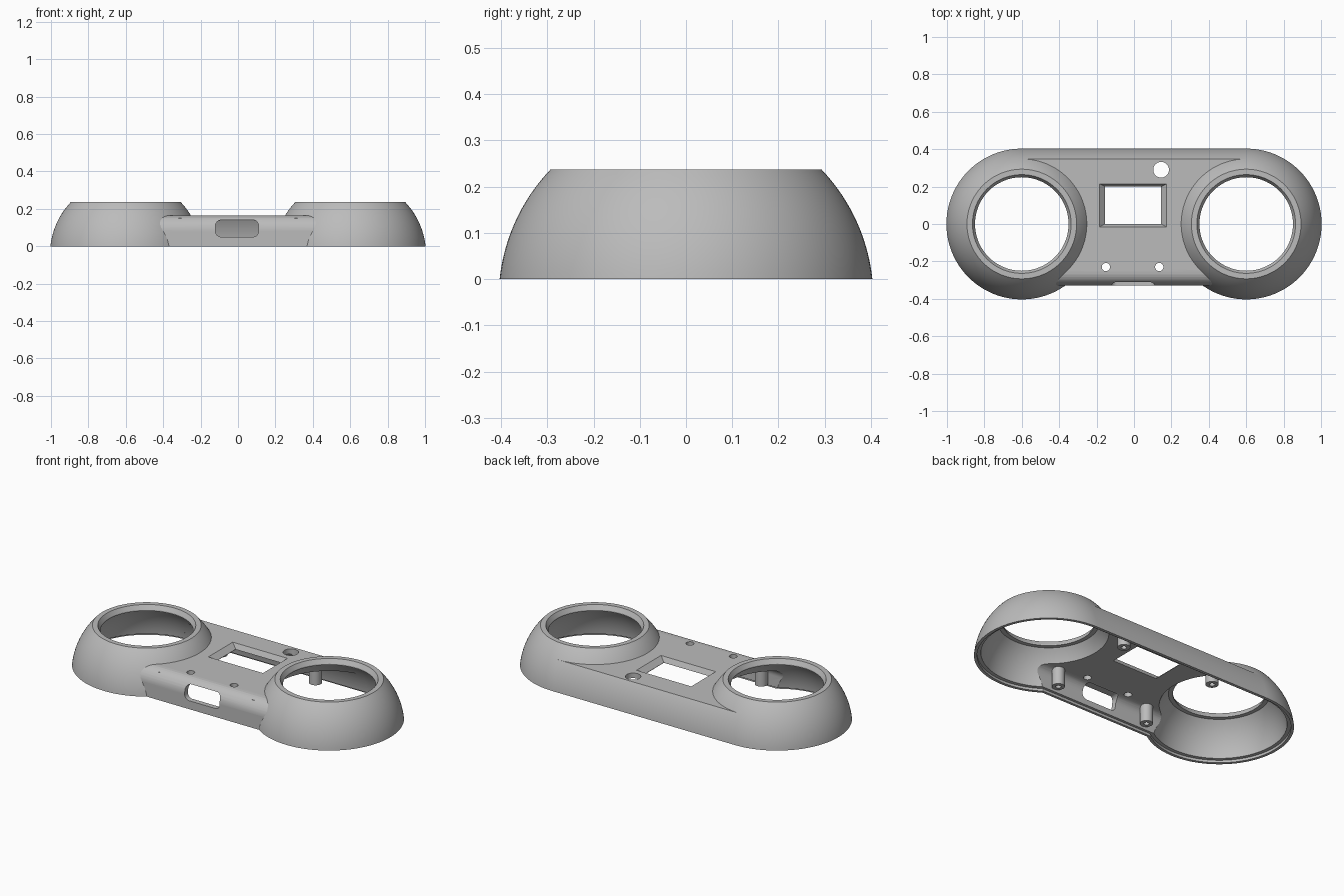
import bpy, bmesh
from math import sin, cos, pi, sqrt, radians

if "Cube" in bpy.data.objects:
    bpy.data.objects.remove(bpy.data.objects["Cube"])

grey = bpy.data.materials.new("plain grey")
grey.use_nodes = True
grey.diffuse_color = (0.5, 0.5, 0.5, 1)
grey.node_tree.nodes["Principled BSDF"].inputs["Base Color"].default_value = (0.5, 0.5, 0.5, 1)

DOME_X, TOP, DECK, CEILING = 0.6, 0.237, 0.165, 0.135
OUTER, INNER = 0.4053, 0.37


def loft(name, rings):
    """Closed solid through a list of equal-length point rings."""
    bm = bmesh.new()
    rows = [[bm.verts.new(p) for p in ring] for ring in rings]
    n = len(rows[0])
    for a, b in zip(rows, rows[1:]):
        for i in range(n):
            bm.faces.new((a[i], a[(i + 1) % n], b[(i + 1) % n], b[i]))
    bm.faces.new(rows[0])
    bm.faces.new(rows[-1])
    bmesh.ops.recalc_face_normals(bm, faces=bm.faces)
    mesh = bpy.data.meshes.new(name)
    bm.to_mesh(mesh)
    bm.free()
    mesh.materials.append(grey)
    ob = bpy.data.objects.new(name, mesh)
    bpy.context.collection.objects.link(ob)
    return ob


def lathe(name, profile, x, y, n=128):
    return loft(name, [[(x + r * cos(2 * pi * i / n), y + r * sin(2 * pi * i / n), z)
                        for i in range(n)] for r, z in profile])


def beam(name, profile):
    """Side profile of (y, z) points swept between the two dome centres."""
    return loft(name, [[(x, y, z) for y, z in profile] for x in (-DOME_X, DOME_X)])


def combine(target, tool, operation):
    mod = target.modifiers.new("join", 'BOOLEAN')
    mod.operation, mod.solver, mod.object = operation, 'EXACT', tool
    bpy.context.view_layer.objects.active = target
    bpy.ops.object.modifier_apply(modifier=mod.name)
    bpy.data.objects.remove(tool)


def arc(radius, z0, z1, n=12):
    """Spherical side curve as (radius, height) points."""
    heights = [z0 + (z1 - z0) * i / n for i in range(n + 1)]
    return [(sqrt(radius ** 2 - (z + 0.043) ** 2), z) for z in heights]


def front_round(y, z, dy, dz, n=8):
    """Rounded upper front edge, from the deck down to the front wall."""
    return [(y + dy - dy * sin(pi / 2 * i / n), z - dz + dz * cos(pi / 2 * i / n))
            for i in range(n + 1)]


# Outer body: bridge joined to both domes
shell = beam("twin_dome_shell", arc(OUTER, 0, DECK) + front_round(-0.33, DECK, 0.075, 0.08)
             + [(-0.33, 0)])
for side in (-1, 1):
    combine(shell, lathe("dome", arc(OUTER, 0, TOP, 16), side * DOME_X, 0), 'UNION')

# Hollow interior with a stepped bottom rim and chamfered round openings
bore = [(0.25, 0.205), (0.25, 0.212), (0.264, TOP), (0.264, 0.27)]
rim = [(0.386, -0.02), (0.386, 0.015)]
for side in (-1, 1):
    combine(shell, lathe("dome_cavity", rim + arc(INNER, 0.015, 0.205) + bore,
                         side * DOME_X, 0), 'DIFFERENCE')
combine(shell, beam("bridge_cavity", rim + arc(INNER, 0.015, CEILING)
                    + front_round(-0.3, CEILING, 0.05, 0.055)
                    + [(-0.3, 0.015), (-0.315, 0.015), (-0.315, -0.02)]), 'DIFFERENCE')

# Screw posts under the deck
for x in (-0.31, 0.31):
    for y in (-0.265, 0.285):
        combine(shell, lathe("post", [(0.035, 0.03), (0.035, 0.15)], x, y, 32), 'UNION')
        combine(shell, lathe("screw_hole", [(0.015, 0.02), (0.015, 0.11)], x, y, 24), 'DIFFERENCE')

# Sloped display window
def rectangle(grow, z):
    return [(-0.155 - grow, -grow / 2, z), (0.145 + grow, -grow / 2, z),
            (0.145 + grow, 0.2 + grow / 2, z), (-0.155 - grow, 0.2 + grow / 2, z)]

combine(shell, loft("window_cut", [rectangle(0, 0.1), rectangle(0, 0.137),
                                   rectangle(0.03, DECK), rectangle(0.04, 0.175)]), 'DIFFERENCE')

# Round holes in the deck
for x, y, r in ((0.145, 0.29, 0.042), (-0.15, -0.23, 0.022), (0.135, -0.23, 0.022)):
    combine(shell, lathe("deck_hole", [(r, 0.1), (r, 0.2)], x, y, 40), 'DIFFERENCE')

# Rounded port opening in the front wall
def port_ring(y, r=0.03):
    points = []
    for k, (cx, cz) in enumerate(((0.08, 0.11), (-0.09, 0.11), (-0.09, 0.08), (0.08, 0.08))):
        for i in range(7):
            a = pi / 2 * (k + i / 6)
            points.append((cx + r * cos(a), y, cz + r * sin(a)))
    return points

combine(shell, loft("port_cut", [port_ring(-0.4), port_ring(-0.26)]), 'DIFFERENCE')

# Smooth curved walls, crisp edges
bpy.ops.object.select_all(action='DESELECT')
shell.select_set(True)
bpy.context.view_layer.objects.active = shell
bpy.ops.object.shade_smooth_by_angle(angle=radians(25))
